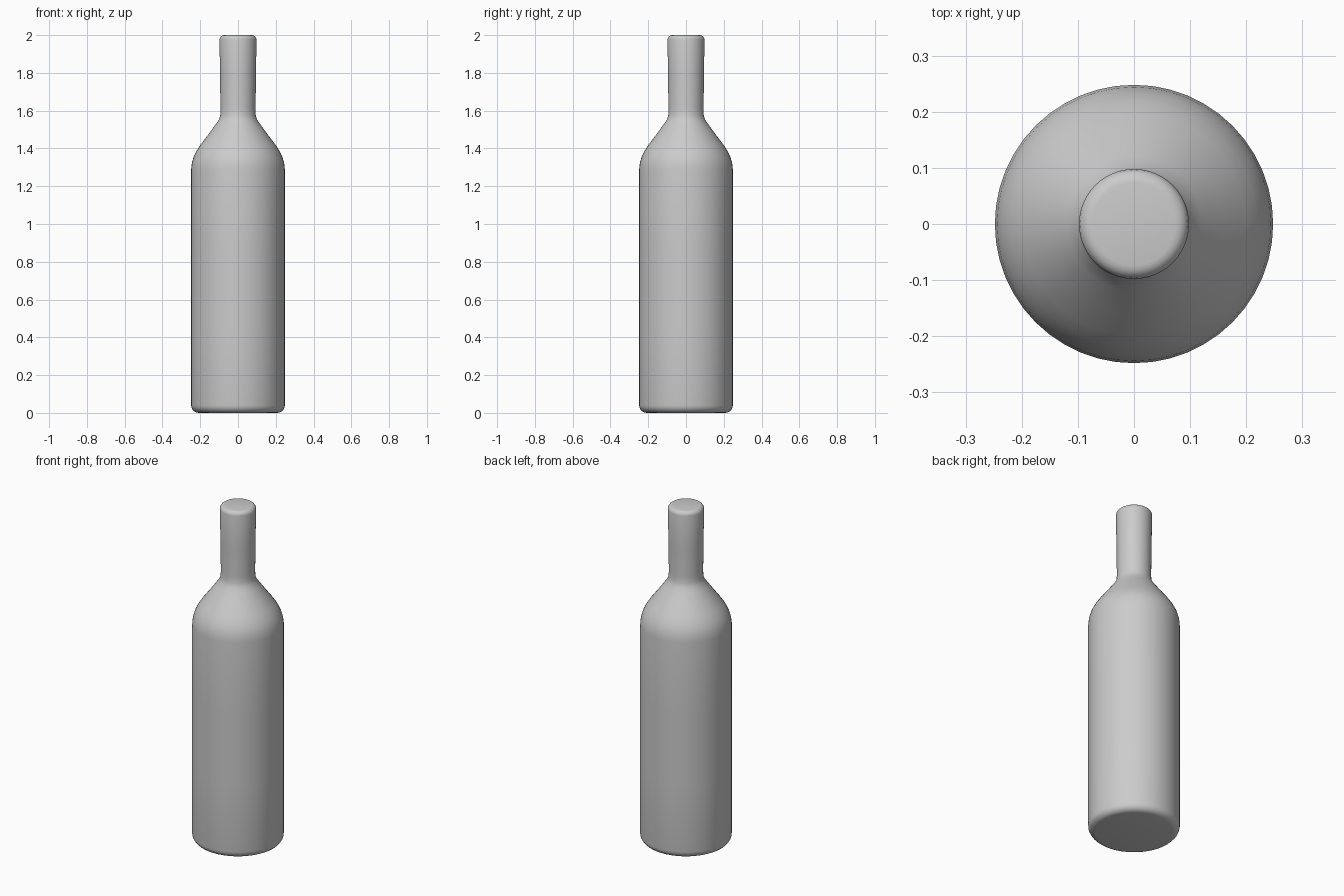
import bpy, bmesh, math

if "Cube" in bpy.data.objects:
    bpy.data.objects.remove(bpy.data.objects["Cube"])

SIDES = 48


def arc(cx, cz, r, start, end, steps=5):
    """Points of a circular arc in the (radius, height) plane."""
    angles = [math.radians(start + (end - start) * i / steps) for i in range(steps + 1)]
    return [(cx + r * math.cos(a), cz + r * math.sin(a)) for a in angles]


# Half profile of the bottle: rounded base, body, shoulder, neck, rounded top
profile = (
    [(0, 0)]
    + arc(0.208, 0.04, 0.04, -90, 0)
    + [(0.248, 0.45), (0.248, 0.87), (0.248, 1.29), (0.244, 1.325), (0.234, 1.358),
       (0.219, 1.388), (0.198, 1.42), (0.160, 1.470), (0.120, 1.525),
       (0.101, 1.552), (0.094, 1.575), (0.093, 1.61), (0.095, 1.78)]
    + arc(0.074, 1.976, 0.024, 0, 90, 4)
    + [(0, 2)]
)

# Spin the profile into a closed solid
bm = bmesh.new()
verts = [bm.verts.new((r, 0, z)) for r, z in profile]
edges = [bm.edges.new(pair) for pair in zip(verts, verts[1:])]
bmesh.ops.spin(bm, geom=verts + edges, cent=(0, 0, 0), axis=(0, 0, 1),
               angle=math.tau, steps=SIDES)
bmesh.ops.remove_doubles(bm, verts=bm.verts, dist=1e-4)
bmesh.ops.recalc_face_normals(bm, faces=bm.faces)

mesh = bpy.data.meshes.new("bottle")
bm.to_mesh(mesh)
bm.free()
bottle = bpy.data.objects.new("bottle", mesh)
bpy.context.collection.objects.link(bottle)

# Smooth surface
bpy.context.view_layer.objects.active = bottle
bottle.select_set(True)
bpy.ops.object.shade_smooth_by_angle(angle=math.radians(40))
